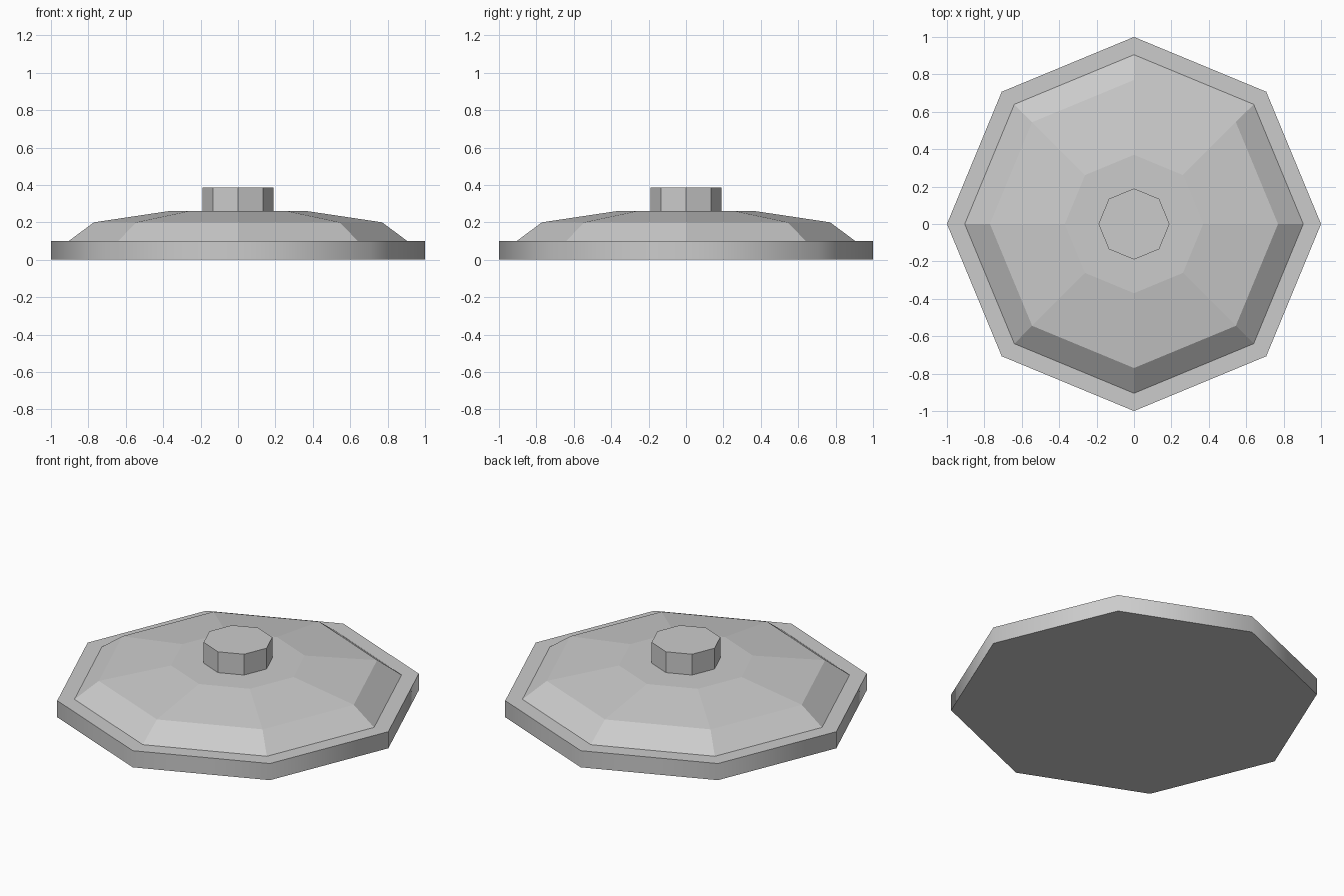
import bpy, bmesh, math

SIDES = 8

cube = bpy.data.objects.get("Cube")
if cube:
    bpy.data.objects.remove(cube, do_unlink=True)

grey = bpy.data.materials.new("light_grey")
grey.use_nodes = True
grey.diffuse_color = (0.6, 0.6, 0.6, 1)
grey.node_tree.nodes["Principled BSDF"].inputs["Base Color"].default_value = (0.6, 0.6, 0.6, 1)


def turned_part(name, profile):
    """Eight-sided solid from (radius, height) rings, listed bottom to top."""
    bm = bmesh.new()
    rings = []
    for radius, z in profile:
        angles = [math.tau * i / SIDES for i in range(SIDES)]
        rings.append([bm.verts.new((radius * math.cos(a), radius * math.sin(a), z))
                      for a in angles])
    for low, high in zip(rings, rings[1:]):
        for i in range(SIDES):
            j = (i + 1) % SIDES
            bm.faces.new((low[i], low[j], high[j], high[i]))
    bm.faces.new(rings[0][::-1])
    bm.faces.new(rings[-1])
    mesh = bpy.data.meshes.new(name)
    bm.to_mesh(mesh)
    bm.free()
    mesh.materials.append(grey)
    obj = bpy.data.objects.new(name, mesh)
    bpy.context.collection.objects.link(obj)
    return obj


# Flat rim slab, faceted dome and central knob
rim = turned_part("rim", [(1.0, 0.0), (1.0, 0.10)])
turned_part("dome", [(0.905, 0.10), (0.77, 0.20), (0.37, 0.26)])
turned_part("knob", [(0.19, 0.26), (0.19, 0.385)])

# Soft shading around the rim wall, crisp top and bottom edges
bpy.ops.object.select_all(action="DESELECT")
rim.select_set(True)
bpy.context.view_layer.objects.active = rim
bpy.ops.object.shade_smooth_by_angle(angle=math.radians(50))
